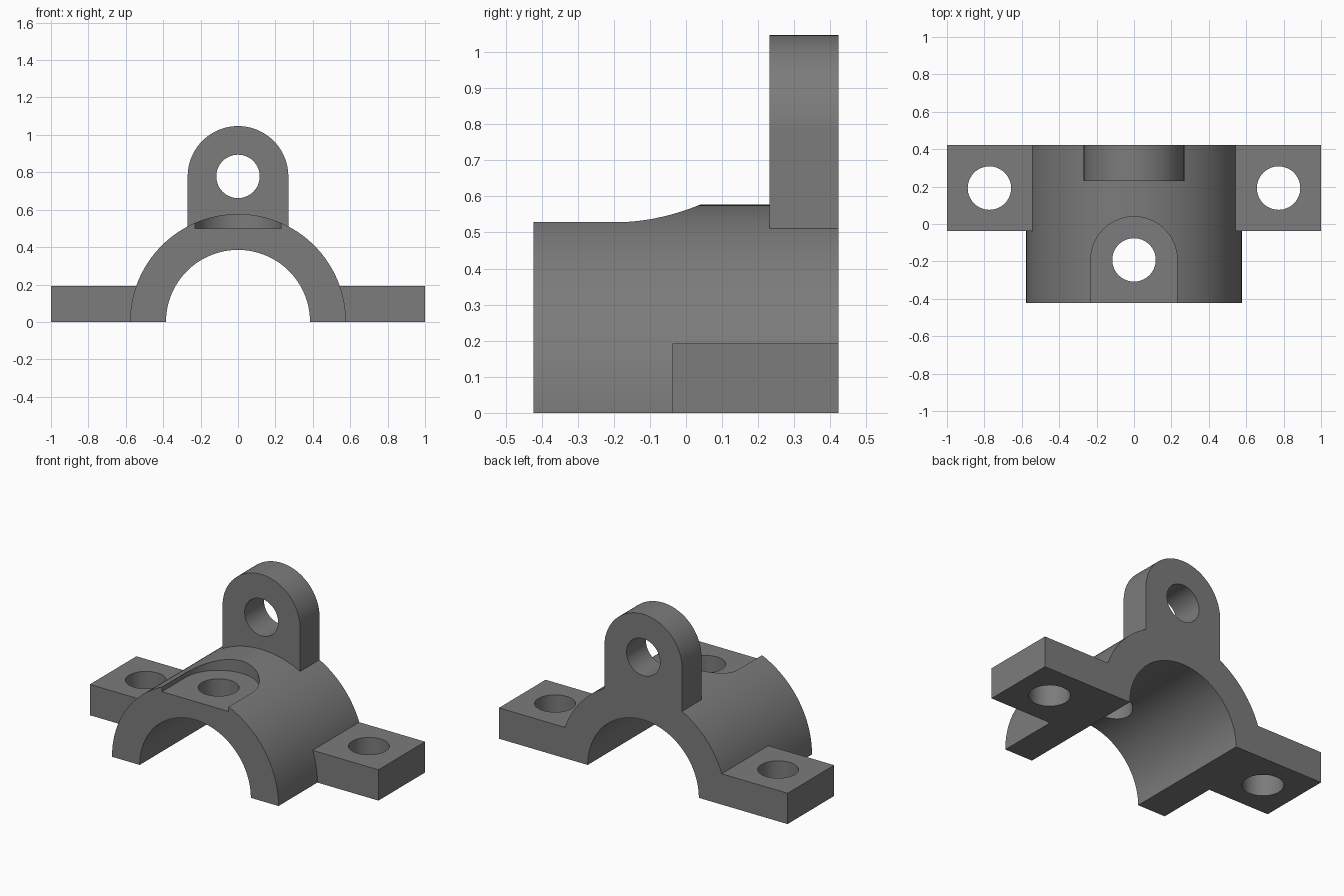
import bpy, bmesh
from math import sin, cos, pi, radians

if "Cube" in bpy.data.objects:
    bpy.data.objects.remove(bpy.data.objects["Cube"])


def arc(cx, cy, r, start, end, n):
    """Points along an arc, angles in degrees."""
    return [(cx + r * cos(radians(start + (end - start) * i / n)),
             cy + r * sin(radians(start + (end - start) * i / n))) for i in range(n + 1)]


def prism(name, points, axis, lo, hi):
    """Extrude a 2D outline along y (outline in x,z) or z (outline in x,y)."""
    bm = bmesh.new()
    place = (lambda u, v: (u, lo, v)) if axis == 'y' else (lambda u, v: (u, v, lo))
    face = bm.faces.new([bm.verts.new(place(u, v)) for u, v in points])
    top = bmesh.ops.extrude_face_region(bm, geom=[face])['geom']
    step = (0, hi - lo, 0) if axis == 'y' else (0, 0, hi - lo)
    bmesh.ops.translate(bm, vec=step, verts=[g for g in top if isinstance(g, bmesh.types.BMVert)])
    bmesh.ops.recalc_face_normals(bm, faces=bm.faces)
    mesh = bpy.data.meshes.new(name)
    bm.to_mesh(mesh)
    bm.free()
    obj = bpy.data.objects.new(name, mesh)
    bpy.context.collection.objects.link(obj)
    obj.data.materials.append(dark)
    return obj


def combine(target, other, operation):
    mod = target.modifiers.new(other.name, 'BOOLEAN')
    mod.operation, mod.solver, mod.object = operation, 'EXACT', other
    bpy.context.view_layer.objects.active = target
    bpy.ops.object.modifier_apply(modifier=mod.name)
    bpy.data.objects.remove(other)


def hole(cx, cy, r):
    return arc(cx, cy, r, 0, 360, 64)[:-1]


BACK = 0.423
dark = bpy.data.materials.new("dark_grey")
dark.diffuse_color = (0.2, 0.2, 0.2, 1)
dark.use_nodes = True
dark.node_tree.nodes["Principled BSDF"].inputs["Base Color"].default_value = dark.diffuse_color

# Half-round saddle
saddle = prism("bearing_cap", arc(0, 0, 0.577, 0, 180, 96) + arc(0, 0, 0.385, 180, 0, 96),
               'y', -BACK, BACK)

# Bolt flanges on both sides
for s in (-1, 1):
    outline = [(s * 0.46, -0.038), (s, -0.038), (s, BACK), (s * 0.46, BACK)]
    combine(saddle, prism("flange", outline, 'z', 0, 0.193), 'UNION')

# Upright lug with rounded top
lug = arc(0, 0.778, 0.269, 0, 180, 64) + [(-0.269, 0.45), (0.269, 0.45)]
combine(saddle, prism("lug", lug, 'y', 0.231, BACK), 'UNION')

# Flat U-shaped pocket in the crown
pocket = arc(0, -0.192, 0.231, 0, 180, 64) + [(-0.231, -0.6), (0.231, -0.6)]
combine(saddle, prism("pocket_cut", pocket, 'z', 0.5, 0.75), 'DIFFERENCE')

# Holes: pocket, flanges, lug
combine(saddle, prism("oil_hole", hole(0, -0.192, 0.116), 'z', 0.2, 0.7), 'DIFFERENCE')
for s in (-1, 1):
    combine(saddle, prism("bolt_hole", hole(s * 0.773, 0.192, 0.116), 'z', -0.1, 0.3), 'DIFFERENCE')
combine(saddle, prism("lug_hole", hole(0, 0.778, 0.116), 'y', 0.1, 0.6), 'DIFFERENCE')

# Smooth curves, sharp edges
saddle.select_set(True)
bpy.context.view_layer.objects.active = saddle
bpy.ops.object.shade_smooth_by_angle(angle=radians(20))
